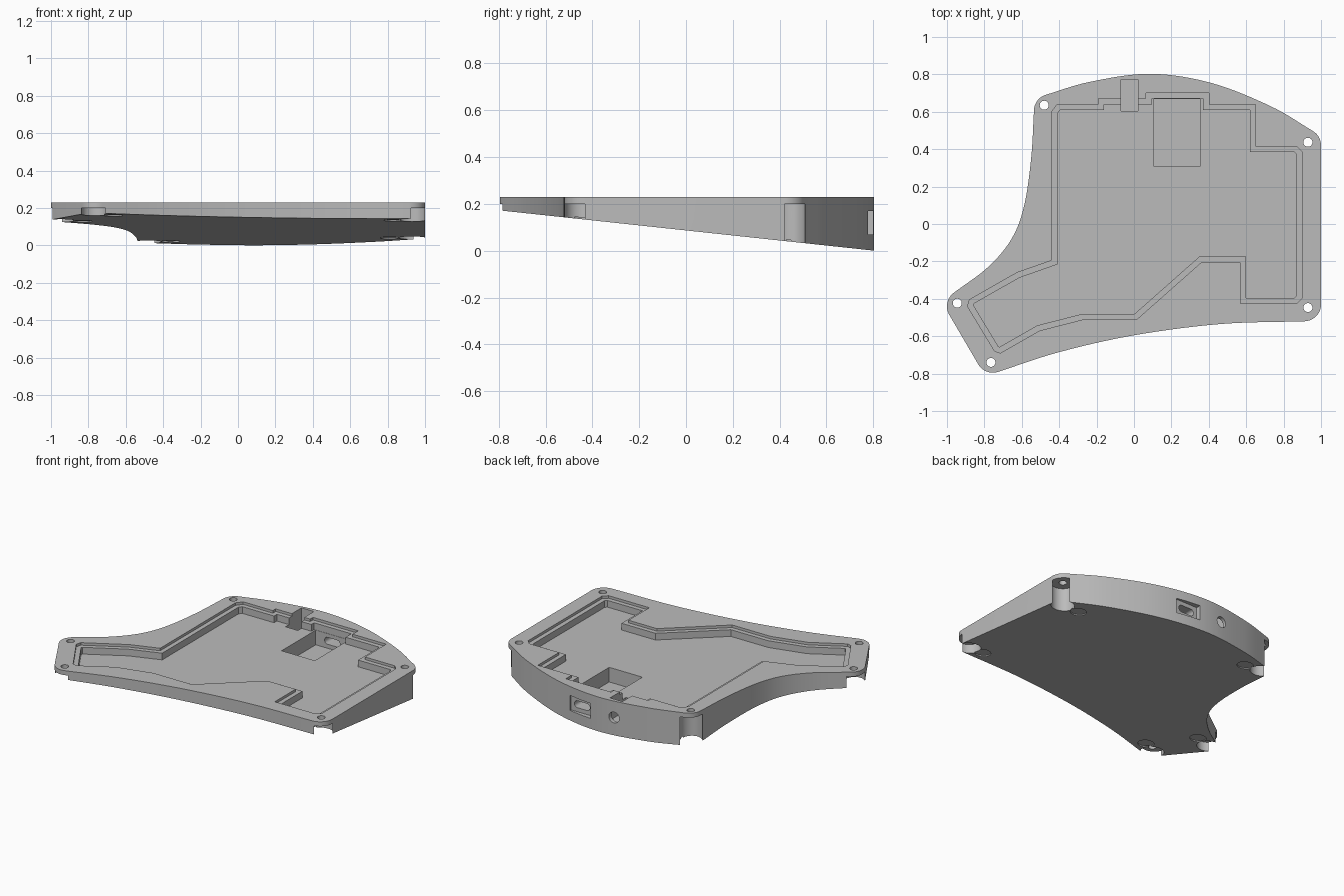
import bpy, bmesh, math
from mathutils import Matrix, Vector

old = bpy.data.objects.get("Cube")
if old:
    bpy.data.objects.remove(old, do_unlink=True)

TOP, FLOOR, LEDGE = 0.23, 0.168, 0.213
SLOPE = 0.1075

grey = bpy.data.materials.new("light grey plastic")
grey.use_nodes = True
colour = (0.5, 0.5, 0.5, 1)
grey.diffuse_color = colour
grey.node_tree.nodes["Principled BSDF"].inputs["Base Color"].default_value = colour


def base_z(y):
    return SLOPE * (0.805 - y)


def to_object(name, bm):
    bmesh.ops.recalc_face_normals(bm, faces=bm.faces)
    mesh = bpy.data.meshes.new(name)
    bm.to_mesh(mesh)
    bm.free()
    mesh.materials.append(grey)
    obj = bpy.data.objects.new(name, mesh)
    bpy.context.collection.objects.link(obj)
    return obj


def prism(name, pts, low, high):
    """Extrude a plan outline; low is a function of y."""
    bm = bmesh.new()
    bottom = [bm.verts.new((x, y, low(y))) for x, y in pts]
    top = [bm.verts.new((x, y, high)) for x, y in pts]
    bm.faces.new(bottom)
    bm.faces.new(top)
    for i in range(len(pts)):
        j = (i + 1) % len(pts)
        bm.faces.new((bottom[i], bottom[j], top[j], top[i]))
    return to_object(name, bm)


def box(name, lo, hi, round_ends=0):
    bm = bmesh.new()
    lo, hi = Vector(lo), Vector(hi)
    bmesh.ops.create_cube(bm, size=1, matrix=Matrix.Translation((lo + hi) / 2)
                          @ Matrix.Diagonal((*(hi - lo), 1)))
    if round_ends:
        along_y = [e for e in bm.edges
                   if abs(e.verts[0].co.y - e.verts[1].co.y) > 0.01]
        bmesh.ops.bevel(bm, geom=along_y, offset=round_ends, segments=6,
                        profile=0.5, affect='EDGES')
    return to_object(name, bm)


def cylinder(name, centre, radius, depth, tilt=0):
    bm = bmesh.new()
    bmesh.ops.create_cone(bm, cap_ends=True, segments=40, radius1=radius,
                          radius2=radius, depth=depth,
                          matrix=Matrix.Translation(centre) @ Matrix.Rotation(tilt, 4, 'X'))
    return to_object(name, bm)


def arc(cx, cy, a0, a1, r=0.09, n=12):
    angles = [math.radians(a0 + (a1 - a0) * i / n) for i in range(n + 1)]
    return [(cx + r * math.cos(a), cy + r * math.sin(a)) for a in angles]


def spline(start, mids, end, n=8):
    """Smooth curve between two corner arcs; returns interior points only."""
    p = [Vector(q) for q in (start, *mids, end)]
    p = [2 * p[0] - p[1]] + p + [2 * p[-1] - p[-2]]
    out = []
    for a, b, c, d in zip(p, p[1:], p[2:], p[3:]):
        for i in range(n):
            t = i / n
            out.append(tuple(0.5 * (2 * b + (c - a) * t + (2 * a - 5 * b + 4 * c - d) * t * t
                                    + (3 * b - a - 3 * c + d) * t ** 3)))
    return out[1:]


def inset(pts, d):
    """Mitred inward offset of a clockwise outline."""
    out = []
    for i, p in enumerate(pts):
        a, b, c = Vector(pts[i - 1]), Vector(p), Vector(pts[(i + 1) % len(pts)])
        u, v = (b - a).normalized(), (c - b).normalized()
        n1, n2 = Vector((u.y, -u.x)), Vector((v.y, -v.x))
        out.append(tuple(b + (n1 + n2) * d / (1 + n1.dot(n2))))
    return out


# Case body: rounded corners joined by sweeping sides, sloped underside
back_left = arc(-0.445, 0.605, 180, 105)
back_right = arc(0.91, 0.42, 60, 0)
front_right = arc(0.91, -0.43, 0, -88)
thumb_front = arc(-0.755, -0.705, -70, -150)
thumb_side = arc(-0.91, -0.44, 210, 125)
outline = (
    back_left
    + spline(back_left[-1], [(-0.235, 0.76), (0.085, 0.803), (0.41, 0.755), (0.73, 0.63)], back_right[0])
    + back_right + front_right
    + spline(front_right[-1], [(0.46, -0.535), (0.0, -0.595), (-0.4, -0.685)], thumb_front[0])
    + thumb_front + thumb_side
    + spline(thumb_side[-1], [(-0.78, -0.23), (-0.655, -0.08), (-0.588, 0.096), (-0.55, 0.35)], back_left[0]))
case = prism("case_body", outline, base_z, TOP)

# Stepped pocket for the board
rim = [(-0.44, 0.60), (-0.41, 0.64), (-0.19, 0.64), (-0.19, 0.67), (0.065, 0.67),
       (0.065, 0.70), (0.40, 0.70), (0.40, 0.64), (0.65, 0.64), (0.65, 0.415),
       (0.87, 0.415), (0.90, 0.385), (0.90, -0.395), (0.87, -0.425), (0.57, -0.425),
       (0.57, -0.205), (0.36, -0.205), (0.015, -0.51), (-0.27, -0.51), (-0.505, -0.57),
       (-0.715, -0.69), (-0.745, -0.68), (-0.89, -0.44), (-0.88, -0.405),
       (-0.625, -0.26), (-0.44, -0.195)]
cutters = [
    prism("ledge_cutter", rim, lambda y: LEDGE, 0.3),
    prism("pocket_cutter", inset(rim, 0.03), lambda y: FLOOR, 0.31),
    box("deep_well_cutter", (0.108, 0.307, 0.07), (0.354, 0.668, 0.2)),
    # Ports in the back wall
    box("jack_channel_cutter", (-0.07, 0.603, 0.08), (0.022, 0.772, 0.32)),
    cylinder("jack_hole_cutter", (-0.024, 0.8, 0.12), 0.036, 0.2, math.pi / 2),
    box("port_recess_cutter", (0.148, 0.768, 0.07), (0.314, 0.9, 0.17)),
    box("port_slot_cutter", (0.174, 0.6, 0.097), (0.288, 0.88, 0.143), 0.021),
]

# Screw holes with wide counterbores from below
for x, y in [(-0.48, 0.635), (0.93, 0.437), (0.93, -0.447), (-0.765, -0.74), (-0.945, -0.423)]:
    cutters.append(cylinder("counterbore_cutter", (x, y, 0.05), 0.072, 0.3))
    cutters.append(cylinder("screw_hole_cutter", (x, y, 0.2), 0.024, 0.3))

# Shallow foot recesses on the sloped underside
for x, y in [(-0.36, 0.62), (0.81, 0.44), (0.83, -0.44), (-0.83, -0.385), (-0.665, -0.68)]:
    cutters.append(cylinder("foot_recess_cutter", (x, y, base_z(y)), 0.05, 0.014,
                            -math.atan(SLOPE)))

bpy.context.view_layer.objects.active = case
for cutter in cutters:
    mod = case.modifiers.new("cut", 'BOOLEAN')
    mod.operation = 'DIFFERENCE'
    mod.solver = 'EXACT'
    mod.object = cutter
    bpy.ops.object.modifier_apply(modifier=mod.name)
    bpy.data.objects.remove(cutter, do_unlink=True)

bpy.ops.object.select_all(action='DESELECT')
case.select_set(True)
bpy.ops.object.shade_smooth_by_angle(angle=math.radians(30))
